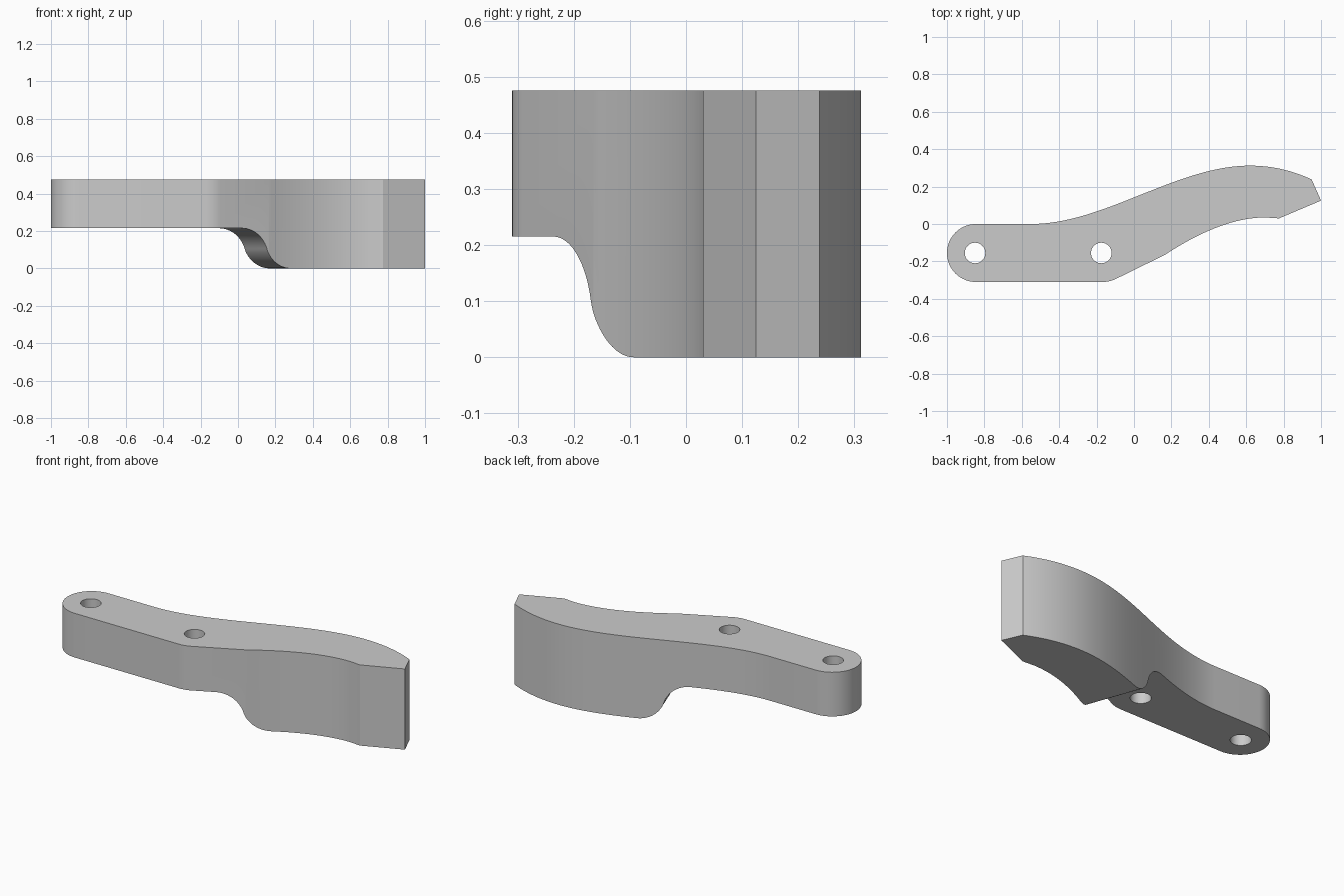
import bpy
import bmesh
from math import cos, sin, pi, radians
from mathutils import Vector, Matrix
from mathutils.geometry import interpolate_bezier

if "Cube" in bpy.data.objects:
    bpy.data.objects.remove(bpy.data.objects["Cube"], do_unlink=True)

TOP, STEP = 0.475, 0.215


def arc(cx, cy, r, start, end, n):
    """Points on a circle arc, angles in degrees."""
    angles = [radians(start + (end - start) * i / n) for i in range(n + 1)]
    return [(cx + r * cos(a), cy + r * sin(a)) for a in angles]


def bezier(a, b, c, d, n):
    pts = interpolate_bezier(*[Vector((*p, 0)) for p in (a, b, c, d)], n + 1)
    return [(p.x, p.y) for p in pts]


def prism(name, outline, low, high):
    """Extrude a closed flat outline from low to high."""
    bm = bmesh.new()
    face = bm.faces.new([bm.verts.new((x, y, low)) for x, y in outline])
    top = bmesh.ops.extrude_face_region(bm, geom=[face])
    verts = [v for v in top["geom"] if isinstance(v, bmesh.types.BMVert)]
    bmesh.ops.translate(bm, verts=verts, vec=(0, 0, high - low))
    bmesh.ops.recalc_face_normals(bm, faces=bm.faces)
    mesh = bpy.data.meshes.new(name)
    bm.to_mesh(mesh)
    bm.free()
    obj = bpy.data.objects.new(name, mesh)
    bpy.context.collection.objects.link(obj)
    return obj


# Lever outline: rounded end, straight front, curved blade, chisel tip, curved back
outline = arc(-0.845, -0.155, 0.155, 90, 270, 32)
outline += arc(-0.17, -0.14, 0.17, 270, 297, 8)
outline += bezier((0.165, -0.165), (0.295, -0.08), (0.5, 0.035), (0.7, 0.035), 24)
outline += [(0.775, 0.03), (1.0, 0.125)]
outline += bezier((0.95, 0.238), (0.85, 0.285), (0.74, 0.312), (0.62, 0.312), 14)
outline += bezier((0.62, 0.312), (0.23, 0.312), (-0.16, 0), (-0.55, 0), 40)[1:]
lever = prism("lever_arm", outline, 0, TOP)

# Step cutter: two tangent arcs, swept square to the curved arm
radius, u0, u1 = 0.156, -0.062, 0.234
step = arc(u0, STEP - radius, radius, 90, 18, 20)
step += arc(u1, radius, radius, 198, 270, 20)[1:]
step += [(u1, -0.2), (-1.5, -0.2), (-1.5, STEP)]
step_cutter = prism("step_cutter", step, -1, 1)
step_cutter.data.transform(Matrix.Rotation(radians(20), 4, "Z")
                           @ Matrix.Rotation(pi / 2, 4, "X"))

# Bolt holes
cutters = [step_cutter]
for name, x in (("end_hole_cutter", -0.85), ("middle_hole_cutter", -0.175)):
    cutters.append(prism(name, arc(x, -0.155, 0.055, 0, 360, 40)[:-1], -0.2, 0.7))

for cutter in cutters:
    cutter.hide_render = True
    mod = lever.modifiers.new(cutter.name, "BOOLEAN")
    mod.operation = "DIFFERENCE"
    mod.solver = "EXACT"
    mod.object = cutter

# Apply the cuts and drop the helpers
bpy.ops.object.select_all(action="DESELECT")
lever.select_set(True)
bpy.context.view_layer.objects.active = lever
for cutter in cutters:
    bpy.ops.object.modifier_apply(modifier=cutter.name)
    bpy.data.objects.remove(cutter, do_unlink=True)
bpy.ops.object.shade_smooth_by_angle(angle=radians(20))

# Plain grey
grey = bpy.data.materials.new("plain_grey")
grey.use_nodes = True
colour = (0.6, 0.6, 0.6, 1)
grey.diffuse_color = colour
grey.node_tree.nodes["Principled BSDF"].inputs["Base Color"].default_value = colour
lever.data.materials.clear()
lever.data.materials.append(grey)
